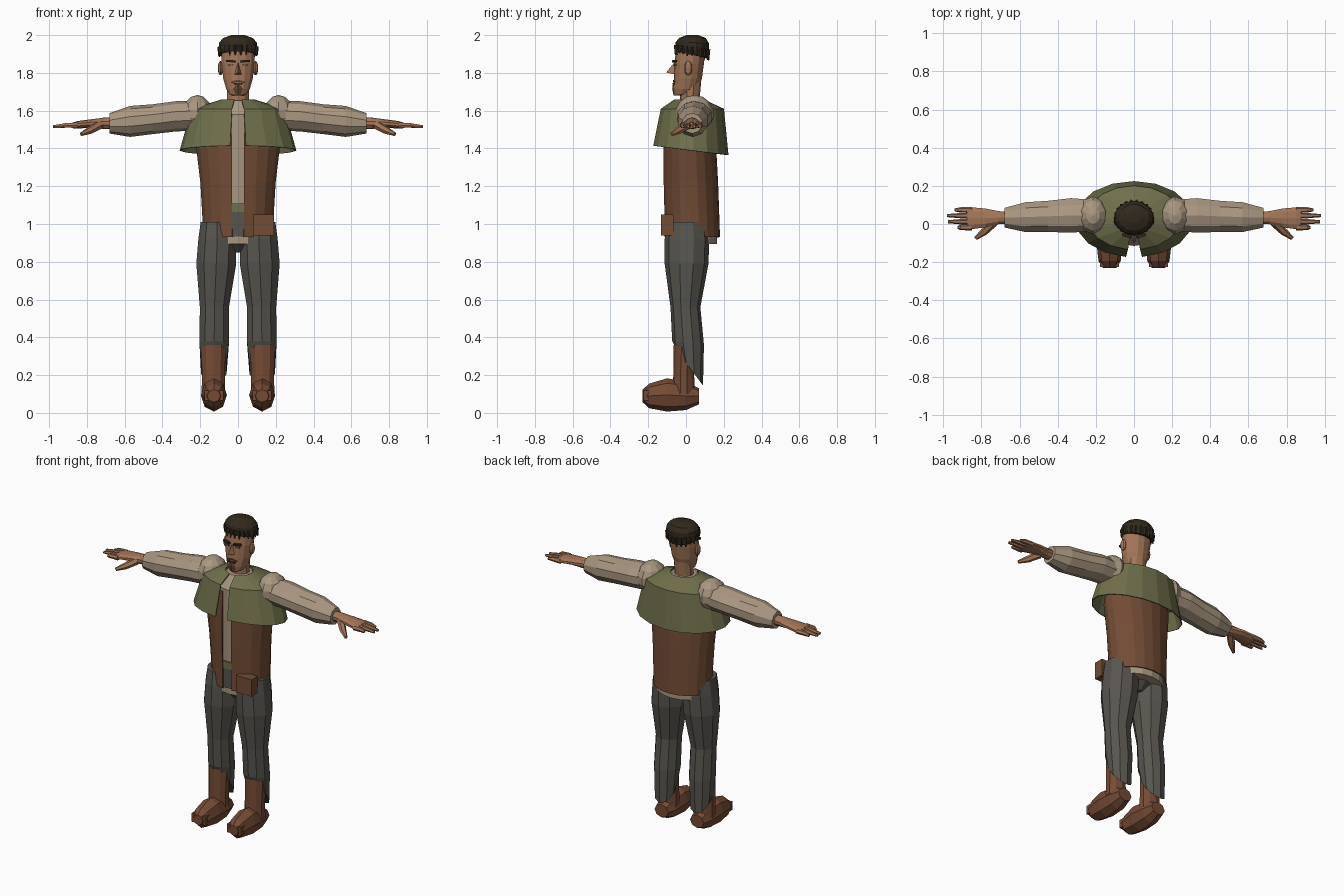
import bpy, bmesh, math, random
from mathutils import Vector, Matrix

random.seed(4)
if "Cube" in bpy.data.objects:
    bpy.data.objects.remove(bpy.data.objects["Cube"])


def material(name, rgb):
    m = bpy.data.materials.new(name)
    m.use_nodes = True
    m.diffuse_color = (*rgb, 1)
    m.node_tree.nodes["Principled BSDF"].inputs["Base Color"].default_value = (*rgb, 1)
    return m


SKIN = material("skin", (.37, .18, .10))
LINEN = material("linen", (.40, .31, .22))
OLIVE = material("olive cloth", (.16, .16, .072))
VEST = material("vest leather", (.17, .072, .036))
WOOL = material("grey wool", (.098, .091, .078))
HAIR = material("dark hair", (.032, .022, .012))
BOOT = material("boot leather", (.18, .070, .036))
BEARD = material("stubble", (.12, .055, .03))


def finish(name, bm, mat, thick=0):
    bmesh.ops.recalc_face_normals(bm, faces=bm.faces)
    me = bpy.data.meshes.new(name)
    bm.to_mesh(me)
    bm.free()
    me.materials.append(mat)
    ob = bpy.data.objects.new(name, me)
    bpy.context.collection.objects.link(ob)
    if thick:
        mod = ob.modifiers.new("thickness", "SOLIDIFY")
        mod.thickness = thick
    return ob


def add_loft(bm, rings, axis="z", sides=10, side=1, tilts=None, gaps=None):
    """Rings are (position, centre u, centre v, radius u, radius v) along an axis."""
    rows = []
    for i, (p, cu, cv, ru, rv) in enumerate(rings):
        gap = math.asin(gaps[i] / ru) if gaps else 0
        tilt = tilts[i] if tilts else 0
        row = []
        for k in range(sides + (1 if gaps else 0)):
            a = -math.pi / 2 + gap + (2 * math.pi - 2 * gap) * k / sides
            u, v = cu + ru * math.cos(a), cv + rv * math.sin(a)
            q = p - tilt * math.sin(a)
            co = {"z": (u, v, q), "x": (q, u, v), "y": (u, q, v)}[axis]
            row.append(bm.verts.new((co[0] * side, co[1], co[2])))
        rows.append(row)
    n = len(rows[0])
    for a, b in zip(rows, rows[1:]):
        for k in range(n - 1 if gaps else n):
            bm.faces.new((a[k], a[(k + 1) % n], b[(k + 1) % n], b[k]))
    if not gaps:
        bm.faces.new(rows[0])
        bm.faces.new(rows[-1])


def loft(name, rings, mat, thick=0, **kw):
    bm = bmesh.new()
    add_loft(bm, rings, **kw)
    return finish(name, bm, mat, thick)


def add_tube(bm, path, radii, side=1, sides=6):
    """Tapered finger-like segments following a short path."""
    rows = []
    pts = [Vector((x * side, y, z)) for x, y, z in path]
    rot = (pts[-1] - pts[0]).to_track_quat("Z", "Y")
    for p, r in zip(pts, radii):
        rows.append([bm.verts.new(p + rot @ Vector((r * math.cos(t), r * math.sin(t), 0)))
                     for t in [2 * math.pi * k / sides for k in range(sides)]])
    for a, b in zip(rows, rows[1:]):
        for k in range(sides):
            bm.faces.new((a[k], a[(k + 1) % sides], b[(k + 1) % sides], b[k]))
    bm.faces.new(rows[0])
    bm.faces.new(rows[-1])


def box(name, loc, size, mat, turn=0, roll=0):
    bm = bmesh.new()
    m = (Matrix.Translation(loc) @ Matrix.Rotation(turn, 4, "Z") @ Matrix.Rotation(roll, 4, "Y")
         @ Matrix.Diagonal((*size, 1)))
    bmesh.ops.create_cube(bm, size=1, matrix=m)
    return finish(name, bm, mat)


def ball(name, loc, radii, mat, u=10, v=7):
    bm = bmesh.new()
    m = Matrix.Translation(loc) @ Matrix.Diagonal((*radii, 1))
    bmesh.ops.create_uvsphere(bm, u_segments=u, v_segments=v, radius=1, matrix=m)
    return finish(name, bm, mat)


# Torso clothing
loft("shirt", [(.895, 0, .032, .165, .132), (1.05, 0, .03, .175, .132), (1.4, 0, .02, .2, .13),
               (1.58, 0, .03, .19, .145), (1.655, 0, .015, .075, .075)], LINEN, sides=16)
loft("vest", [(.93, 0, .032, .187, .148), (1.05, 0, .03, .19, .146), (1.22, 0, .025, .2, .145),
              (1.4, 0, .02, .222, .14), (1.56, 0, .025, .2, .14)], VEST, .006,
     sides=18, gaps=[.032] * 5)
loft("shoulder_cape", [(1.39, 0, .025, .31, .2), (1.61, 0, .033, .247, .168),
                       (1.66, 0, .015, .085, .078)], OLIVE, .006,
     sides=16, tilts=[.025, 0, 0], gaps=[.042, .032, .02])
loft("pelvis", [(.85, 0, .01, .04, .05), (.9, 0, .015, .11, .1), (1.0, 0, .02, .15, .11)], WOOL)
box("trouser_front", (0, -.1, 1.0), (.066, .012, .13), WOOL)
box("belt_buckle", (0, -.103, 1.085), (.062, .016, .045), OLIVE)
box("belt_pouch", (.135, -.1, .995), (.11, .065, .11), VEST)

# Neck and head
loft("neck", [(1.58, 0, .025, .065, .055), (1.66, 0, .02, .06, .052), (1.75, 0, .025, .062, .055)], SKIN)
loft("head", [(1.685, 0, -.02, .045, .045), (1.715, 0, 0, .064, .068), (1.77, 0, .01, .08, .074),
              (1.85, 0, .017, .09, .078), (1.92, 0, .025, .09, .078), (1.97, 0, .03, .06, .06)],
     SKIN, sides=14)
loft("chin_beard", [(1.68, 0, -.02, .034, .046), (1.715, 0, -.006, .044, .067),
                    (1.738, 0, -.003, .034, .067)], BEARD, sides=12)
box("mouth", (0, -.066, 1.742), (.05, .01, .008), HAIR)
loft("hair", [(1.895, 0, .032, .097, .086), (1.925, 0, .032, .105, .09), (1.96, 0, .034, .102, .088),
              (1.985, 0, .034, .08, .07), (2.0, 0, .034, .035, .03)],
     HAIR, sides=14, tilts=[.018, .012, .004, 0, 0])

# Jagged ends of the hair
bm = bmesh.new()
for k in range(22):
    a = 2 * math.pi * k / 22
    x, y = math.cos(a), math.sin(a)
    top = Vector((.093 * x, .032 + .082 * y, 1.935 - .012 * y))
    tip = Vector((.103 * x, .032 + .089 * y, 1.89 - .014 * y - random.uniform(-.008, .012)))
    add_tube(bm, [top, tip], [.016, .003], sides=4)
finish("hair_tufts", bm, HAIR)

# Nose as a sloping wedge
bm = bmesh.new()
nose = [bm.verts.new(c) for c in ((0, -.058, 1.86), (0, -.105, 1.802), (-.018, -.06, 1.792),
                                  (.018, -.06, 1.792))]
bmesh.ops.convex_hull(bm, input=nose)
finish("nose", bm, SKIN)

for label, s in (("left", 1), ("right", -1)):
    # Face details
    ball(label + "_ear", (s * .093, .012, 1.825), (.014, .022, .038), SKIN, 8, 6)
    box(label + "_eyebrow", (s * .038, -.061, 1.862), (.048, .016, .011), HAIR, s * .25, s * -.06)
    box(label + "_eye", (s * .036, -.057, 1.842), (.026, .009, .009), OLIVE, s * .25)
    box(label + "_moustache", (s * .018, -.063, 1.755), (.034, .009, .008), BEARD, s * .15, s * .25)

    # Sleeve and shoulder
    ball(label + "_shoulder", (s * .215, .045, 1.583), (.083, .102, .1), LINEN)
    loft(label + "_sleeve", [(.2, .045, 1.575, .085, .08), (.33, .045, 1.57, .095, .08),
                             (.45, .04, 1.555, .086, .079), (.57, .036, 1.543, .082, .082),
                             (.68, .033, 1.533, .054, .054)], LINEN, axis="x", side=s)

    # Hand with four fingers and a thumb
    bm = bmesh.new()
    add_loft(bm, [(.65, .033, 1.533, .033, .032), (.71, .033, 1.533, .036, .03),
                  (.78, .032, 1.532, .052, .022), (.85, .03, 1.525, .06, .02),
                  (.875, .03, 1.522, .056, .015)], axis="x", side=s)
    for y, tip in ((-.018, .925), (.012, .975), (.044, .98), (.074, .94)):
        add_tube(bm, [(.85, y, 1.523), (.91, y, 1.522), (tip, y, 1.516)], [.016, .014, .008], s)
    add_tube(bm, [(.735, .01, 1.525), (.785, -.04, 1.495), (.83, -.075, 1.475)], [.024, .02, .01], s)
    finish(label + "_hand", bm, SKIN)

    # Trouser leg with a hem that drops toward the heel
    loft(label + "_trouser_leg", [(1.01, .112, .005, .09, .105), (.92, .11, .005, .105, .118),
                                  (.79, .115, .003, .111, .116), (.56, .125, -.003, .081, .079),
                                  (.37, .126, .011, .082, .084), (.235, .128, .022, .071, .068)],
         WOOL, side=s, tilts=[0, 0, 0, 0, .01, .09])

    # Boot
    loft(label + "_boot_shaft", [(.1, .13, -.012, .066, .06), (.2, .13, -.012, .064, .055),
                                 (.36, .13, -.005, .068, .06)], BOOT, side=s)
    loft(label + "_boot_foot", [(-.23, .128, .09, .035, .033), (-.195, .128, .09, .058, .065),
                                (-.1, .128, .095, .069, .088), (0, .128, .09, .066, .075),
                                (.07, .128, .088, .05, .042)], BOOT, axis="y", side=s, sides=8)
    box(label + "_toe_cap", (s * .128, -.195, .092), (.1, .06, .055), BOOT)
